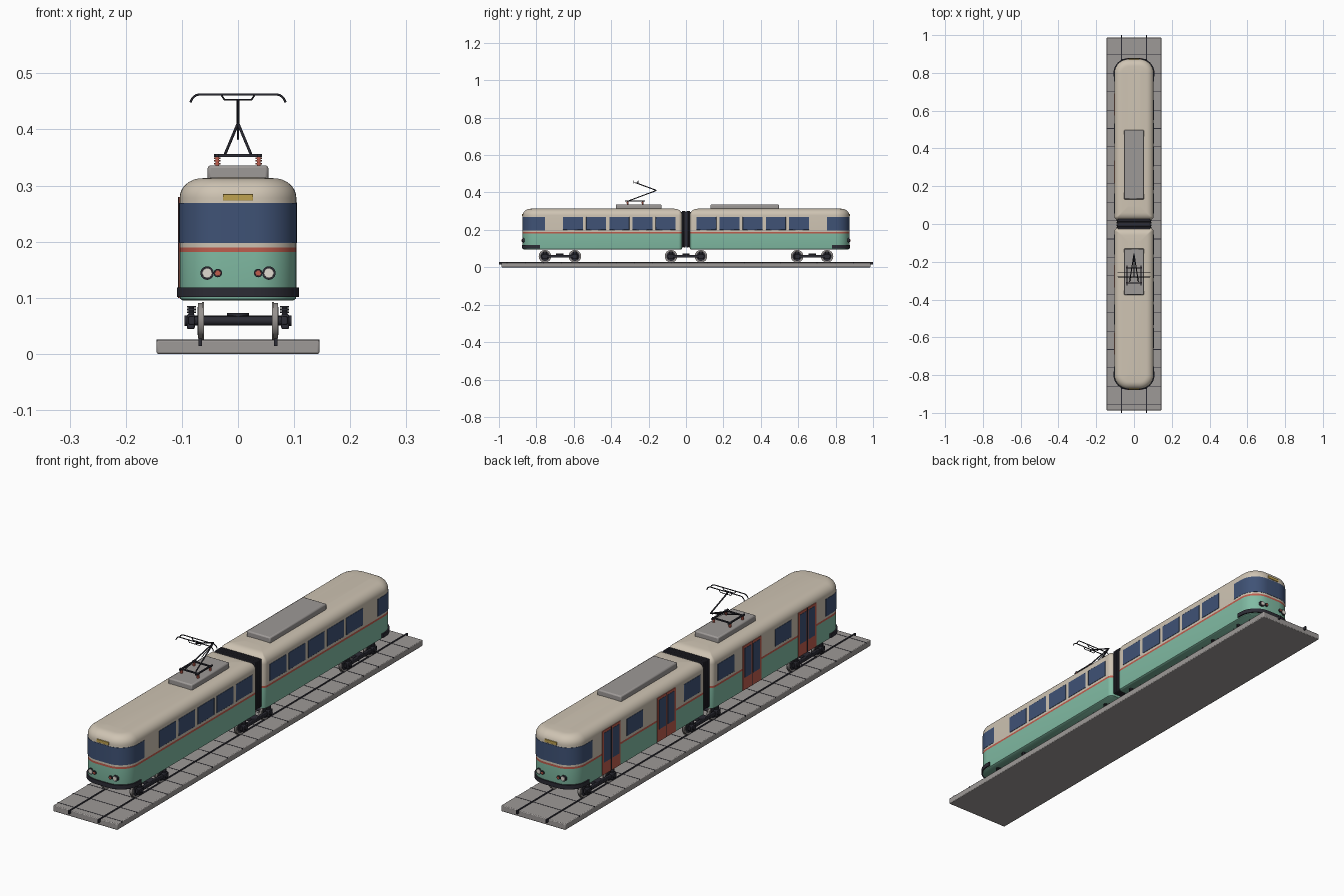
import bpy, bmesh
from math import sin, cos, pi, sqrt, radians
from mathutils import Matrix, Vector

if "Cube" in bpy.data.objects:
    bpy.data.objects.remove(bpy.data.objects["Cube"])


def material(name, r, g, b):
    m = bpy.data.materials.new(name)
    m.use_nodes = True
    m.diffuse_color = (r, g, b, 1)
    m.node_tree.nodes["Principled BSDF"].inputs["Base Color"].default_value = (r, g, b, 1)
    return m


CREAM = material("cream", 0.62, 0.55, 0.45)
GREEN = material("mint green", 0.22, 0.50, 0.37)
RED = material("coral red", 0.52, 0.11, 0.075)
GLASS = material("blue glass", 0.05, 0.085, 0.18)
DARK = material("charcoal", 0.025, 0.025, 0.035)
GREY = material("concrete grey", 0.34, 0.32, 0.31)
STEEL = material("steel", 0.30, 0.28, 0.27)
GOLD = material("sign yellow", 0.52, 0.36, 0.08)
LAMP = material("lamp white", 0.75, 0.71, 0.64)


def make(name, bm, *mats, bevel=0.0, segments=2):
    bmesh.ops.recalc_face_normals(bm, faces=bm.faces)
    mesh = bpy.data.meshes.new(name)
    bm.to_mesh(mesh)
    bm.free()
    for m in mats:
        mesh.materials.append(m)
    ob = bpy.data.objects.new(name, mesh)
    bpy.context.collection.objects.link(ob)
    if bevel:
        mod = ob.modifiers.new("Rounded edges", 'BEVEL')
        mod.width, mod.segments = bevel, segments
    bpy.ops.object.select_all(action='DESELECT')
    ob.select_set(True)
    bpy.context.view_layer.objects.active = ob
    bpy.ops.object.shade_smooth_by_angle(angle=radians(35))
    return ob


def box(name, x, y, z, mat, bevel=0.0):
    """Box from (min, max) ranges."""
    bm = bmesh.new()
    size = [r[1] - r[0] for r in (x, y, z)]
    mid = [(r[1] + r[0]) / 2 for r in (x, y, z)]
    bmesh.ops.create_cube(bm, size=1, matrix=Matrix.Translation(mid) @ Matrix.Diagonal((*size, 1)))
    return make(name, bm, mat, bevel=bevel)


def cylinder(name, centre, axis, radius, depth, mat, sides=24, r2=None):
    bm = bmesh.new()
    turn = Vector((0, 0, 1)).rotation_difference(Vector(axis)).to_matrix().to_4x4()
    bmesh.ops.create_cone(bm, cap_ends=True, segments=sides, radius1=radius,
                          radius2=radius if r2 is None else r2, depth=depth,
                          matrix=Matrix.Translation(centre) @ turn)
    return make(name, bm, mat)


def tube(name, points, radius, mat=DARK):
    cu = bpy.data.curves.new(name, 'CURVE')
    cu.dimensions, cu.bevel_depth, cu.bevel_resolution, cu.use_fill_caps = '3D', radius, 2, True
    sp = cu.splines.new('POLY')
    sp.points.add(len(points) - 1)
    for p, co in zip(sp.points, points):
        p.co = (*co, 1)
    cu.materials.append(mat)
    ob = bpy.data.objects.new(name, cu)
    bpy.context.collection.objects.link(ob)


def loft(rings, closed_sections):
    """Skin rings of points; optionally join last ring to first."""
    bm = bmesh.new()
    rows = [[bm.verts.new(p) for p in ring] for ring in rings]
    n = len(rows[0])
    for a, b in zip(rows, rows[1:]):
        for i in range(n):
            j = (i + 1) % n
            bm.faces.new((a[i], a[j], b[j], b[i]))
    if closed_sections:
        bm.faces.new(rows[0])
        bm.faces.new(rows[-1])
    return bm


# Car plan: big corner radius at the cab end, small at the coupling end
HALF, CAB, INNER, R_CAB, R_IN = 0.104, 0.873, 0.021, 0.075, 0.02


def plan(inset):
    """Outline of the car at +y, starting at the inner -x corner."""
    pts = []
    hw = HALF - inset
    for sx, y_edge, sy, r0, start in ((1, CAB - inset, 1, R_CAB, 0), (-1, CAB - inset, 1, R_CAB, 90),
                                      (-1, INNER + inset, -1, R_IN, 180), (1, INNER + inset, -1, R_IN, 270)):
        r = max(r0 - inset, 0.004)
        for k in range(11):
            a = radians(start + 9 * k)
            pts.append((sx * (hw - r) + r * cos(a), y_edge - sy * r + r * sin(a)))
    return pts


def cab_face(x):
    dx = max(0, abs(x) - (HALF - R_CAB))
    return CAB - R_CAB + sqrt(R_CAB ** 2 - dx ** 2)


def wrap_band(name, s, y_end, z0, z1, out, mat):
    """Thin solid band wrapped around the cab end."""
    def path(off):
        return [(HALF + off, y_end)] + plan(-off)[:22] + [(-HALF - off, y_end)]
    rings = [[(x0, s * y0, z0), (x0, s * y0, z1), (x1, s * y1, z1), (x1, s * y1, z0)]
             for (x0, y0), (x1, y1) in zip(path(out), path(-0.003))]
    make(name, loft(rings, True), mat)


# Track slab, rails and panel joints
box("track_slab", (-0.145, 0.145), (-0.987, 0.987), (0, 0.025), GREY, 0.003)
for sx in (-1, 1):
    box("rail", (sx * 0.067 - 0.003, sx * 0.067 + 0.003), (-1, 1), (0.014, 0.0275), DARK)
for k in range(20):
    y = -0.957 + 0.0975 * k
    box("slab_joint", (-0.1455, 0.1455), (y - 0.0015, y + 0.0015), (0.02, 0.0256), DARK)

# Body section: height and inset, with rounded shoulders
levels = [(0.095, 0.006), (0.098, 0.001), (0.102, 0), (0.182, 0), (0.190, 0), (0.278, 0)]
levels += [(0.278 + 0.035 * sin(k * pi / 16), 0.04 * (1 - cos(k * pi / 16))) for k in range(1, 9)]
levels.append((0.315, 0.07))

for s, end in ((-1, "front"), (1, "rear")):
    bm = loft([[(x, s * y, z) for x, y in plan(d)] for z, d in levels], True)
    for f in bm.faces:
        z = f.calc_center_median().z
        f.material_index = 0 if z < 0.182 else 1 if z < 0.190 else 2
    make(end + "_car_body", bm, GREEN, RED, CREAM)
    wrap_band(end + "_windscreen", s, 0.754, 0.198, 0.269, 0.0012, GLASS)
    wrap_band(end + "_bumper", s, 0.78, 0.101, 0.118, 0.005, DARK)

    def side_box(name, sx, yc, w, z, out, mat, bevel=0.0):
        box(name, sorted((sx * (HALF - 0.004), sx * (HALF + out))),
            (s * yc - w / 2, s * yc + w / 2), z, mat, bevel)

    # Five windows on the left side; two windows and two doors on the right side
    for k in range(5):
        side_box(end + "_window", 1, 0.109 + 0.1238 * k, 0.107, (0.2, 0.27), 0.0015, GLASS, 0.0014)
    for yc in (0.109, 0.48):
        side_box(end + "_window", -1, yc, 0.107, (0.2, 0.27), 0.0015, GLASS, 0.0014)
    for yc in (0.276, 0.633):
        side_box(end + "_door", -1, yc, 0.118, (0.1, 0.28), 0.002, RED)
        for dy in (-0.0275, 0.0275):
            side_box(end + "_door_glass", -1, yc + dy, 0.043, (0.15, 0.27), 0.0032, GLASS)
        side_box(end + "_door_seam", -1, yc, 0.003, (0.1, 0.28), 0.0027, DARK)

    # Lamps and destination sign
    for sx in (-1, 1):
        for name, x, r, mat in (("headlight", 0.055, 0.0105, LAMP), ("tail_light", 0.036, 0.006, RED)):
            y = s * cab_face(x)
            cylinder(end + "_" + name + "_rim", (sx * x, y, 0.144), (0, s, 0), r + 0.0015, 0.009, DARK)
            cylinder(end + "_" + name, (sx * x, y, 0.144), (0, s, 0), r, 0.013, mat, r2=r * 0.8)
    box(end + "_destination_sign", (-0.027, 0.027), sorted((s * 0.865, s * 0.876)), (0.273, 0.285), GOLD, 0.001)

# Bellows between the cars
for k in range(5):
    y = -0.0176 + 0.0088 * k
    box("bellows_rib", (-0.092, 0.092), (y - 0.0035, y + 0.0035), (0.106, 0.302), DARK, 0.002)
box("bellows_core", (-0.086, 0.086), (-0.03, 0.03), (0.112, 0.296), DARK)

# Roof equipment boxes
box("front_roof_box", (-0.054, 0.054), (-0.375, -0.131), (0.308, 0.336), GREY, 0.005)
box("rear_roof_box", (-0.054, 0.054), (0.131, 0.497), (0.308, 0.336), GREY, 0.005)

# Bogies
for yc in (-0.674, 0, 0.674):
    box("bogie_bolster", (-0.085, 0.085), (yc - 0.02, yc + 0.02), (0.053, 0.068), DARK, 0.002)
    cylinder("bogie_pivot", (0, yc, 0.069), (0, 0, 1), 0.02, 0.007, DARK)
    for sx in (-1, 1):
        box("bogie_side_frame", sorted((sx * 0.077, sx * 0.088)), (yc - 0.1, yc + 0.1), (0.052, 0.067), DARK, 0.002)
    for y in (yc - 0.08, yc + 0.08):
        cylinder("axle", (0, y, 0.059), (1, 0, 0), 0.008, 0.18, DARK, 16)
        for sx in (-1, 1):
            cylinder("wheel_tread", (sx * 0.067, y, 0.059), (sx, 0, 0), 0.0315, 0.009, STEEL, 32)
            cylinder("wheel_flange", (sx * 0.0625, y, 0.059), (sx, 0, 0), 0.0335, 0.003, STEEL, 32)
            cylinder("wheel_disc", (sx * 0.068, y, 0.059), (sx, 0, 0), 0.025, 0.009, DARK, 24)
            box("axle_box", sorted((sx * 0.077, sx * 0.091)), (y - 0.014, y + 0.014), (0.044, 0.071), DARK, 0.003)
            cylinder("axle_cap", (sx * 0.092, y, 0.059), (sx, 0, 0), 0.009, 0.006, DARK, 16)
            for k in range(3):
                cylinder("spring_coil", (sx * 0.083, y, 0.074 + 0.005 * k), (0, 0, 1), 0.008, 0.003, DARK, 12)
            cylinder("spring_core", (sx * 0.083, y, 0.077), (0, 0, 1), 0.005, 0.014, DARK, 12)

# Pantograph base on insulators
for x in (-0.037, 0.037):
    for y in (-0.312, -0.232):
        cylinder("insulator_core", (x, y, 0.343), (0, 0, 1), 0.0035, 0.017, RED, 12)
        for z in (0.339, 0.344, 0.349):
            cylinder("insulator_disc", (x, y, z), (0, 0, 1), 0.0055, 0.0025, RED, 16)
    box("pantograph_base_rail", (x - 0.003, x + 0.003), (-0.325, -0.22), (0.351, 0.356), DARK)
for y in (-0.312, -0.232):
    box("pantograph_base_bar", (-0.043, 0.043), (y - 0.003, y + 0.003), (0.351, 0.356), DARK)

# Pantograph arms and contact bows
KNEE, HEAD = (0, -0.158, 0.411), (0, -0.268, 0.452)
for sx in (-1, 1):
    tube("lower_arm", [(sx * 0.023, -0.305, 0.356), KNEE], 0.0026)
tube("control_rod", [(0, -0.17, 0.404), (0, -0.235, 0.382)], 0.0014)
tube("upper_arm", [KNEE, HEAD], 0.0028)
tube("head_bar", [(0, -0.28, 0.452), (0, -0.254, 0.452)], 0.002)
for y in (-0.28, -0.256):
    tube("bow_support", [(-0.03, y, 0.462), (-0.024, y, 0.453), (0.024, y, 0.453), (0.03, y, 0.462)], 0.0016)
    half = [(0.085, 0.448), (0.081, 0.456), (0.075, 0.461), (0.068, 0.4625)]
    tube("contact_bow", [(-x, y, z) for x, z in half] + [(x, y, z) for x, z in reversed(half)], 0.002)
